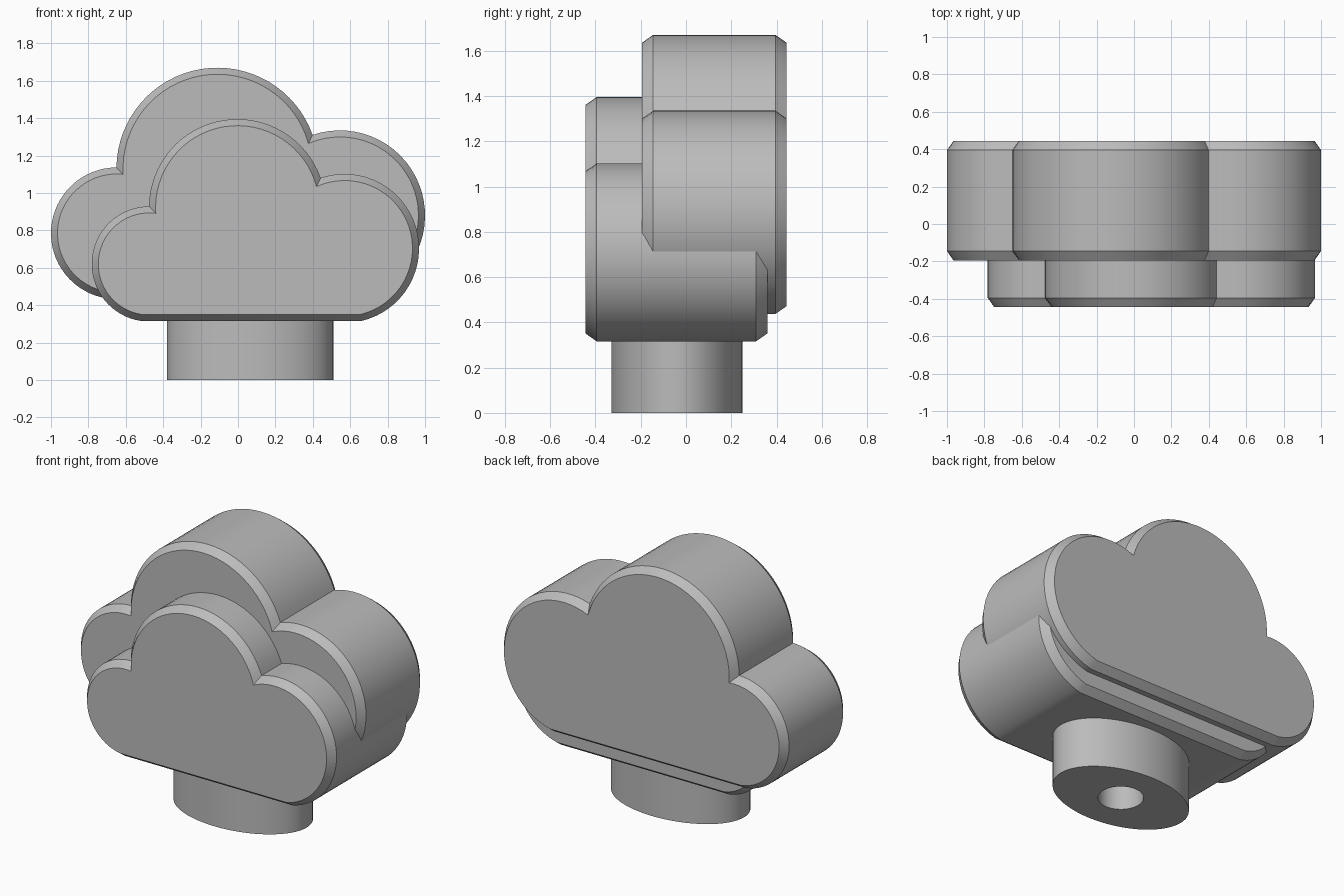
import bpy, bmesh, math
from mathutils import Vector
from mathutils.geometry import intersect_sphere_sphere_2d

cube = bpy.data.objects.get("Cube")
if cube:
    bpy.data.objects.remove(cube)

grey = bpy.data.materials.new("light grey")
grey.use_nodes = True
grey.diffuse_color = (0.5, 0.5, 0.5, 1)
grey.node_tree.nodes["Principled BSDF"].inputs["Base Color"].default_value = (0.5, 0.5, 0.5, 1)


def loft(name, rings):
    """Skin equal-length rings of points and cap both ends."""
    bm = bmesh.new()
    loops = [[bm.verts.new(p) for p in ring] for ring in rings]
    for a, b in zip(loops, loops[1:]):
        for i in range(len(a)):
            j = (i + 1) % len(a)
            bm.faces.new((a[i], a[j], b[j], b[i]))
    bm.faces.new(loops[0])
    bm.faces.new(loops[-1])
    bmesh.ops.recalc_face_normals(bm, faces=bm.faces)
    mesh = bpy.data.meshes.new(name)
    bm.to_mesh(mesh)
    bm.free()
    mesh.materials.append(grey)
    obj = bpy.data.objects.new(name, mesh)
    bpy.context.collection.objects.link(obj)
    bpy.ops.object.select_all(action="DESELECT")
    obj.select_set(True)
    bpy.context.view_layer.objects.active = obj
    bpy.ops.object.shade_smooth_by_angle(angle=math.radians(25))
    return obj


# Three round lobes (centre x, centre z, radius) on a flat base
LOBES = [(-0.648, 0.785, 0.352), (-0.11, 1.13, 0.54), (0.545, 0.88, 0.455)]
FLOOR = 0.437
STEPS = 32


def outline(scale, shift, inset):
    """Cloud outline, clockwise from the left end of the flat base."""
    lobes = [(Vector((x, z)) * scale + shift, r * scale - inset) for x, z, r in LOBES]
    floor = FLOOR * scale + shift.y + inset
    (lc, lr), (tc, tr), (rc, rr) = lobes

    def upper(c1, r1, c2, r2):
        return max(intersect_sphere_sphere_2d(c1, r1, c2, r2), key=lambda p: p[1])

    def base(c, r, side):
        drop = min(c.y - floor, r)
        return Vector((c.x + side * math.sqrt(r * r - drop * drop), c.y - drop))

    stops = [base(lc, lr, -1), upper(lc, lr, tc, tr), upper(tc, tr, rc, rr), base(rc, rr, 1)]
    pts = []
    for k, (c, r) in enumerate(lobes):
        d0, d1 = Vector(stops[k]) - c, Vector(stops[k + 1]) - c
        a0, a1 = math.atan2(d0.y, d0.x), math.atan2(d1.y, d1.x)
        sweep = (a0 - a1) % math.tau
        # Neighbouring arcs share their junction point
        for i in range(0 if k == 0 else 1, STEPS + 1):
            a = a0 - sweep * i / STEPS
            pts.append((c.x + r * math.cos(a), c.y + r * math.sin(a)))
    return pts


def cloud(name, scale, shift, front, back):
    """Thick cloud plate with chamfered front and back rims."""
    rim, depth = 0.035, 0.05
    levels = [(front, rim), (front + depth, 0), (back - depth, 0), (back, rim)]
    loft(name, [[(x, y, z) for x, z in outline(scale, shift, inset)] for y, inset in levels])


cloud("back_cloud", 1.0, Vector((0, 0)), -0.195, 0.445)
cloud("front_cloud", 0.875, Vector((0.093, -0.066)), -0.445, 0.36)


# Oval stem with a round socket in its underside
def oval(rx, ry, z):
    return [(0.065 + rx * math.cos(a), -0.04 + ry * math.sin(a), z)
            for a in (math.tau * i / 64 for i in range(64))]


loft("stem", [oval(0.445, 0.29, 0.4), oval(0.445, 0.29, 0),
              oval(0.13, 0.13, 0), oval(0.13, 0.13, 0.25)])
